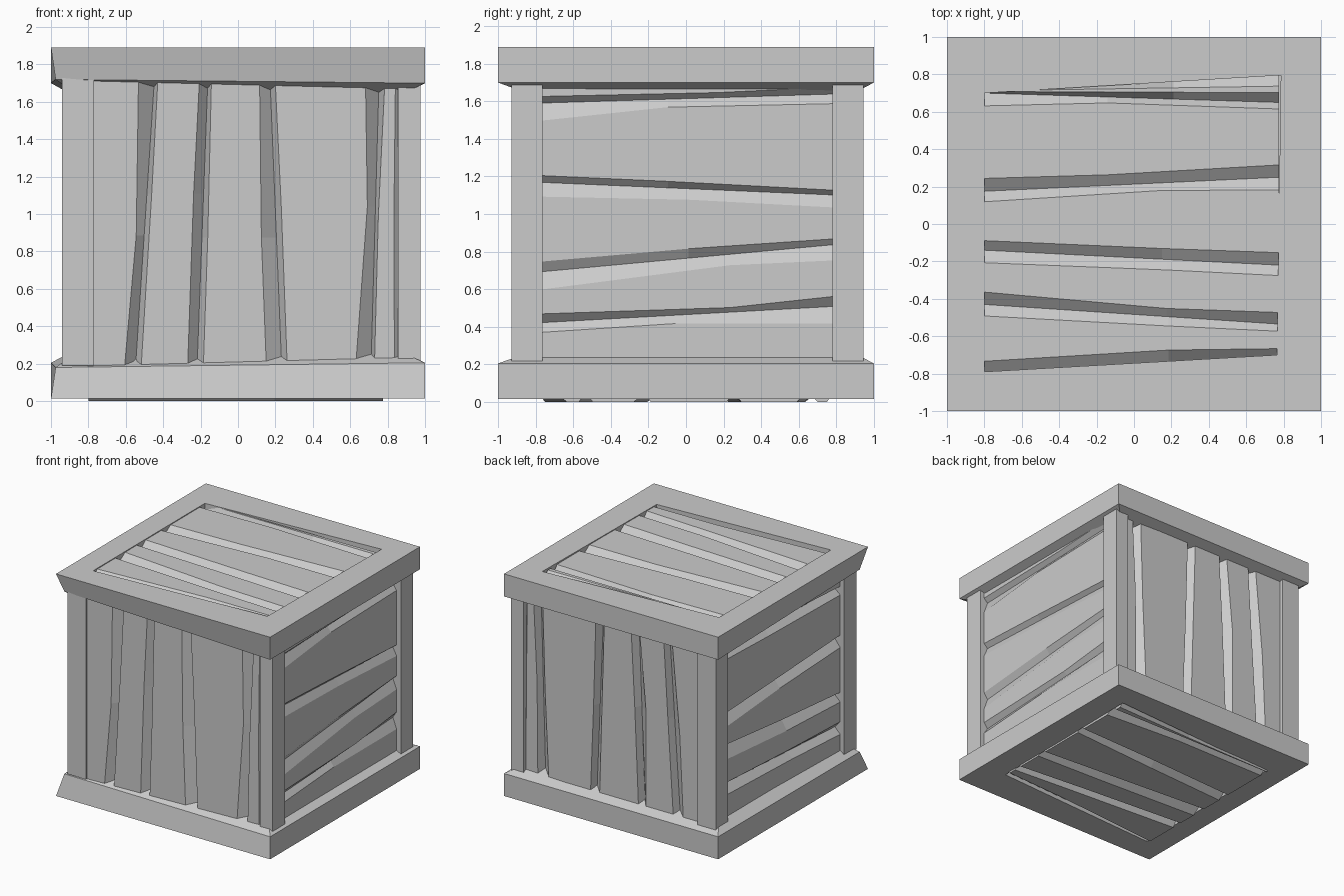
import bpy, random
from mathutils import Vector

if "Cube" in bpy.data.objects:
    bpy.data.objects.remove(bpy.data.objects["Cube"])

random.seed(4)


def make_mesh(name, verts, faces):
    me = bpy.data.meshes.new(name)
    me.from_pydata([tuple(v) for v in verts], [], faces)
    ob = bpy.data.objects.new(name, me)
    bpy.context.collection.objects.link(ob)
    bpy.context.view_layer.objects.active = ob
    ob.select_set(True)
    bpy.ops.object.mode_set(mode='EDIT')
    bpy.ops.mesh.select_all(action='SELECT')
    bpy.ops.mesh.normals_make_consistent(inside=False)
    bpy.ops.object.mode_set(mode='OBJECT')
    ob.select_set(False)
    return ob


def loft(name, rings, closed=False):
    """Skin a list of equal-length rings; cap the ends or close into a loop."""
    n, m = len(rings[0]), len(rings)
    faces = []
    for r in range(m if closed else m - 1):
        a, b = r * n, (r + 1) % m * n
        for i in range(n):
            j = (i + 1) % n
            faces.append((a + i, a + j, b + j, b + i))
    if not closed:
        faces += [tuple(range(n)), tuple(range((m - 1) * n, m * n))]
    return make_mesh(name, [v for r in rings for v in r], faces)


# Base and lid frames: square rings sloping toward the walls
hole = [(-.8, -.79), (.765, -.7), (.785, .795), (-.8, .70)]
outer = [(-1, -1), (1, -1), (1, 1), (-1, 1)]
worn = [(-.975, -.925), (1, -1), (1, 1), (-1, 1)]


def frame(name, z_flat, z_edge, z_in):
    rings = [[(*p, z_flat) for p in outer],
             [(*p, z) for p, z in zip(worn, z_edge)],
             [(*p, z_in) for p in hole],
             [(*p, z_flat) for p in hole]]
    loft(name, rings, closed=True)


frame("base_frame", .015, (.18, .205, .205, .205), .31)
frame("lid_frame", 1.89, (1.72, 1.70, 1.70, 1.70), 1.59)


# Corner posts
def post(name, x0, x1, y0, y1):
    rings = [[(x0, y0, z), (x1, y0, z), (x1, y1, z), (x0, y1, z)]
             for z in (.19, 1.73)]
    loft(name, rings)


for side, y0, y1 in (("front", -.93, -.765), ("back", .78, .945)):
    post(side + "_left_post", -.94, -.77, y0, y1)
    post(side + "_right_post", .855, .975, y0, y1)


# Plank panels: tapering boards with worn long edges
def panel(name, place, span, seams, face, depth, lo, hi):
    """seams: (start, end) positions across; lo/hi: worn edge widths."""
    s0, s1 = span
    for k in range(len(seams) - 1):
        rings = []
        for t in (0, random.uniform(.4, .65), 1):
            a, b = (p[0] + (p[1] - p[0]) * t for p in (seams[k], seams[k + 1]))
            width = b - a
            ca = min(lo * random.uniform(.6, 1.4), width * .4)
            cb = min(hi * random.uniform(.6, 1.4), width * .4)
            s = s0 + (s1 - s0) * t
            section = [(a, face - depth), (a + ca, face), (b - cb, face),
                       (b, face - depth), (b, face - .19), (a, face - .19)]
            rings.append([Vector(place(s, c, w)) for c, w in section])
        loft(f"{name}_board_{k + 1}", rings)


upright = [(-.82, -.82), (-.55, -.445), (-.22, -.16), (.235, .17),
           (.71, .755), (.90, .90)]
panel("front", lambda s, c, w: (c, -w, s), (.15, 1.75), upright, .915, .06, .025, .065)
panel("back", lambda s, c, w: (c, w, s), (.15, 1.75), upright, .915, .06, .025, .065)

level = [(.14, .14), (.42, .51), (.69, .84), (1.17, 1.10), (1.59, 1.64), (1.75, 1.75)]
panel("right", lambda s, c, w: (w, s, c), (-.80, .82), level, .935, .035, .04, .07)
panel("left", lambda s, c, w: (-w, s, c), (-.80, .82), level, .905, .05, .04, .07)

flat = [(-.79, -.70), (-.43, -.535), (-.14, -.22), (.175, .25), (.70, .65), (.72, .795)]
panel("top", lambda s, c, w: (s, c, w), (-.80, .775), flat, 1.883, .045, .05, .05)
panel("bottom", lambda s, c, w: (s, c, -w), (-.80, .775), flat, 0, .05, .05, .05)
